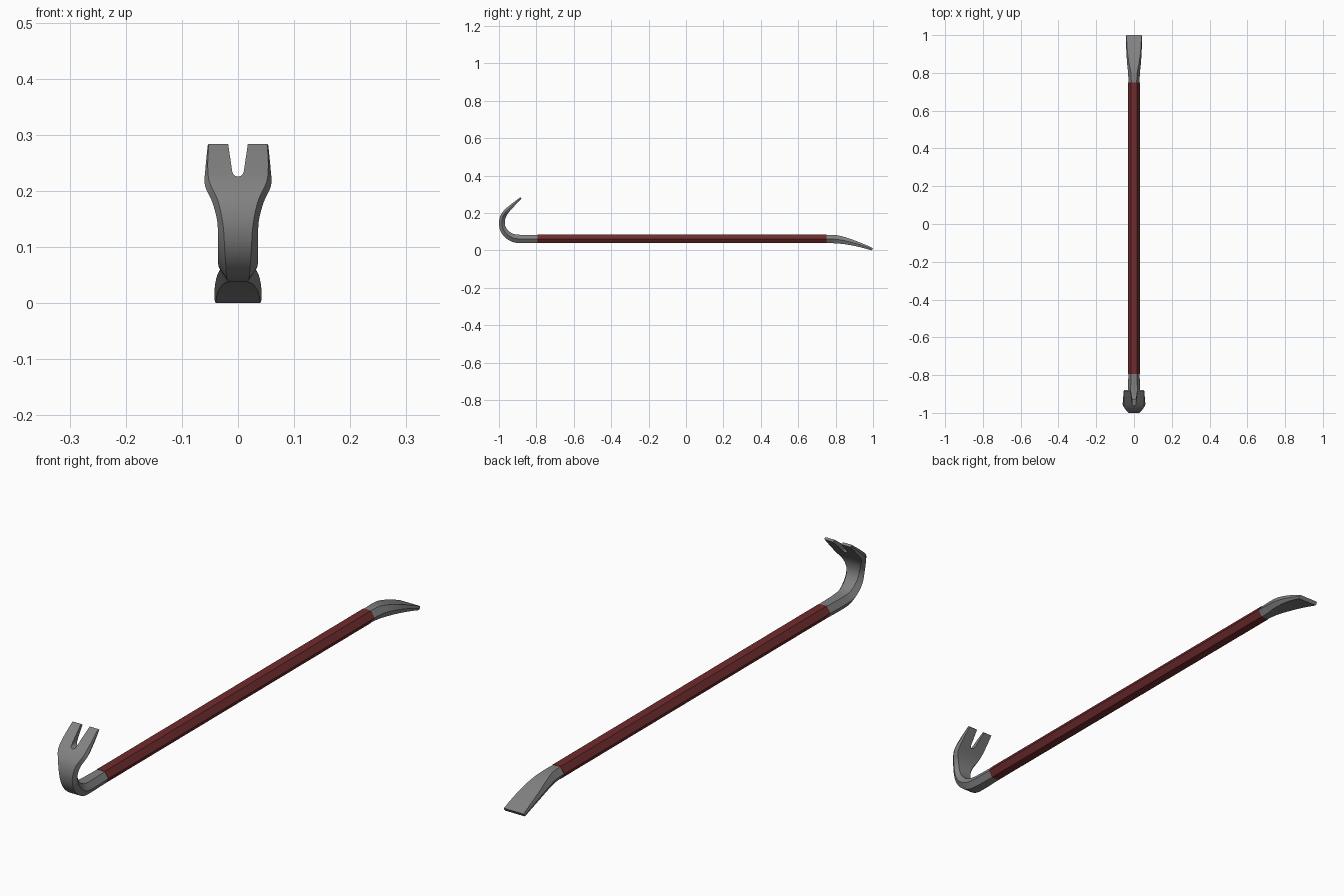
import bpy, bmesh, math
from mathutils import Vector

if "Cube" in bpy.data.objects:
    bpy.data.objects.remove(bpy.data.objects["Cube"])


def material(name, rgb):
    m = bpy.data.materials.new(name)
    m.diffuse_color = (*rgb, 1)
    m.use_nodes = True
    m.node_tree.nodes["Principled BSDF"].inputs["Base Color"].default_value = m.diffuse_color
    return m


steel = material("grey steel", (0.22, 0.22, 0.22))
red = material("dark red paint", (0.165, 0.025, 0.027))


def catmull(a, b, c, d, t):
    return [0.5 * (2 * q + (r - p) * t + (2 * p - 5 * q + 4 * r - s) * t * t
                   + (3 * q - p - 3 * r + s) * t ** 3) for p, q, r, s in zip(a, b, c, d)]


def refine(st, n):
    """Smoothly add stations between the given ones."""
    out = []
    for i in range(len(st) - 1):
        a, d = st[max(i - 1, 0)], st[min(i + 2, len(st) - 1)]
        out += [catmull(a, st[i], st[i + 1], d, k / n) for k in range(n)]
    return out + [list(st[-1])]


def add_object(name, bm, mat):
    bmesh.ops.recalc_face_normals(bm, faces=bm.faces)
    me = bpy.data.meshes.new(name)
    bm.to_mesh(me)
    bm.free()
    me.materials.append(mat)
    ob = bpy.data.objects.new(name, me)
    bpy.context.collection.objects.link(ob)
    return ob


def hex_loft(name, stations, mat):
    """Station: under y,z / upper y,z / half width / half width of the flats."""
    bm = bmesh.new()
    rings = []
    for y0, z0, y1, z1, w, f in stations:
        ym, zm = (y0 + y1) / 2, (z0 + z1) / 2
        pts = [(-f, y0, z0), (f, y0, z0), (w, ym, zm), (f, y1, z1), (-f, y1, z1), (-w, ym, zm)]
        rings.append([bm.verts.new(p) for p in pts])
    for a, b in zip(rings, rings[1:]):
        for i in range(6):
            j = (i + 1) % 6
            bm.faces.new((a[i], a[j], b[j], b[i]))
    bm.faces.new(rings[0])
    bm.faces.new(rings[-1])
    return add_object(name, bm, mat)


def smooth(ob, deg=25):
    bpy.ops.object.select_all(action='DESELECT')
    ob.select_set(True)
    bpy.context.view_layer.objects.active = ob
    bpy.ops.object.shade_smooth_by_angle(angle=math.radians(deg))


# painted hexagonal bar
hex_loft("bar", [(-0.795, 0.039, -0.795, 0.084, 0.031, 0.0155),
                 (0.75, 0.039, 0.75, 0.084, 0.031, 0.0155)], red)

# flat chisel end
chisel = hex_loft("chisel_end", refine([
    (0.75, 0.039, 0.75, 0.083, 0.030, 0.014),
    (0.79, 0.038, 0.80, 0.082, 0.031, 0.017),
    (0.84, 0.034, 0.85, 0.071, 0.036, 0.026),
    (0.90, 0.024, 0.905, 0.052, 0.040, 0.034),
    (0.95, 0.012, 0.96, 0.030, 0.042, 0.038),
    (0.992, 0.0, 1.0, 0.012, 0.042, 0.040)], 3), steel)
smooth(chisel)

# curved claw
claw = hex_loft("claw", refine([
    (-0.795, 0.039, -0.795, 0.083, 0.030, 0.0155),
    (-0.885, 0.039, -0.88, 0.083, 0.032, 0.018),
    (-0.93, 0.046, -0.922, 0.088, 0.035, 0.020),
    (-0.967, 0.069, -0.948, 0.104, 0.036, 0.022),
    (-0.991, 0.102, -0.964, 0.125, 0.036, 0.024),
    (-1.0, 0.142, -0.969, 0.150, 0.037, 0.027),
    (-0.993, 0.183, -0.963, 0.178, 0.046, 0.036),
    (-0.971, 0.216, -0.947, 0.204, 0.059, 0.051),
    (-0.935, 0.247, -0.920, 0.234, 0.058, 0.054),
    (-0.886, 0.284, -0.879, 0.278, 0.054, 0.052)], 4), steel)

# nail slot: V with a rounded root, cut through the claw
r, zc = 0.0105, 0.236
profile = [(0.0215, 0.31)] + [(r * math.cos(a), zc - r * math.sin(a))
                              for a in [math.pi * k / 8 for k in range(9)]] + [(-0.0215, 0.31)]
bm = bmesh.new()
face = bm.faces.new([bm.verts.new((x, -1.1, z)) for x, z in profile])
ext = bmesh.ops.extrude_face_region(bm, geom=[face])
bmesh.ops.translate(bm, vec=Vector((0, 0.4, 0)),
                    verts=[v for v in ext["geom"] if isinstance(v, bmesh.types.BMVert)])
cutter = add_object("slot_cutter", bm, steel)
cutter.hide_render = True
mod = claw.modifiers.new("slot", 'BOOLEAN')
mod.operation = 'DIFFERENCE'
mod.solver = 'EXACT'
mod.object = cutter
bpy.context.view_layer.objects.active = claw
bpy.ops.object.modifier_apply(modifier=mod.name)
bpy.data.objects.remove(cutter)
smooth(claw)
